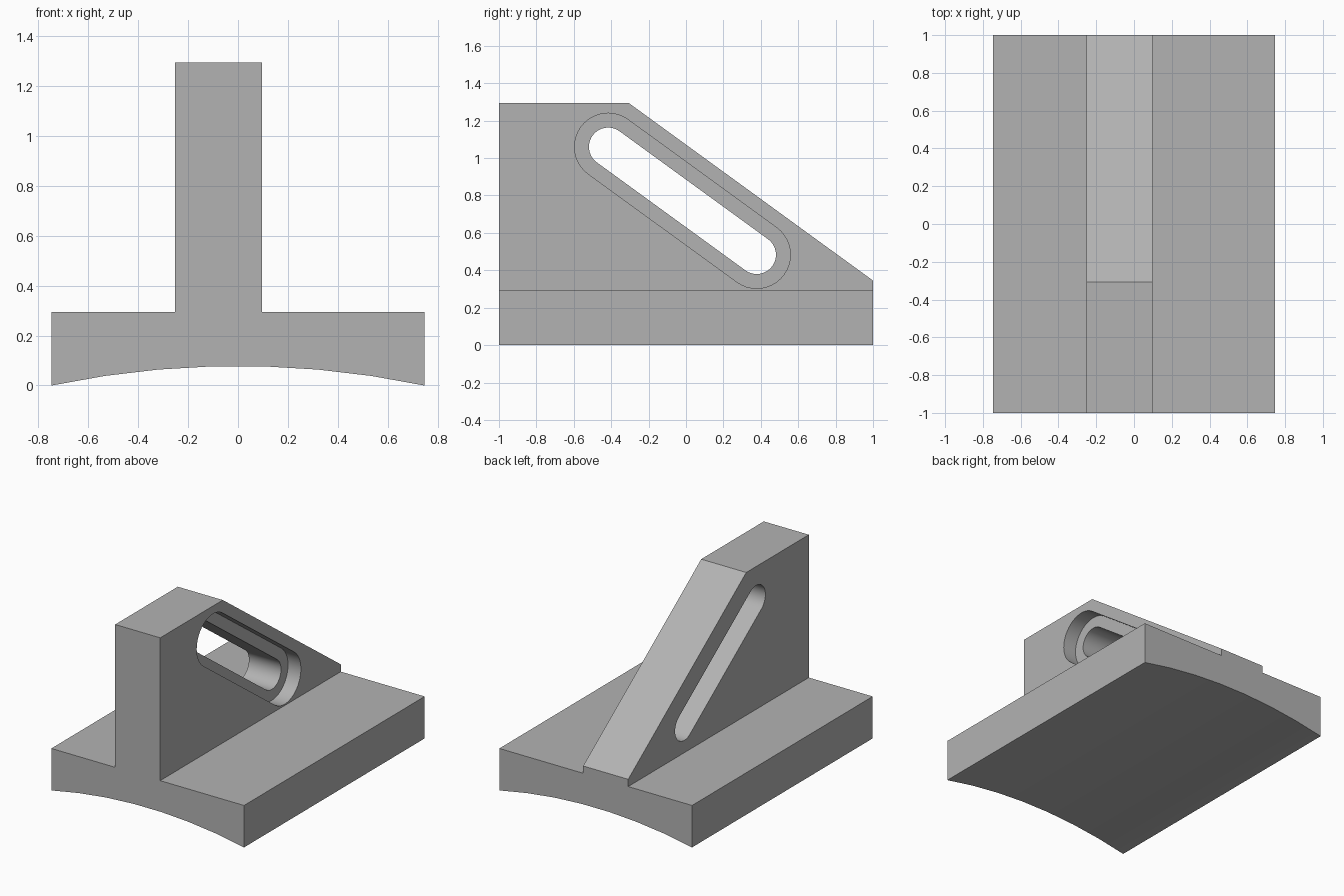
import bpy, bmesh
from math import pi, sin, cos, atan2, radians
from mathutils import Vector

if "Cube" in bpy.data.objects:
    bpy.data.objects.remove(bpy.data.objects["Cube"])

# Overall sizes
HALF_W, HALF_L = 0.747, 1.0
BASE_TOP, RIB_TOP, TAIL_TOP = 0.294, 1.295, 0.345
RIB_LEFT, RIB_RIGHT = 0.097, -0.252
SLOPE_START = -0.307
ARCH = 0.078
SLOT_ENDS = Vector((-0.416, 1.06)), Vector((0.378, 0.483))
SLOT_R, RECESS_R, RECESS_DEPTH = 0.103, 0.18, 0.1

grey = bpy.data.materials.new("plain_grey")
grey.use_nodes = True
colour = (0.45, 0.45, 0.45, 1)
grey.diffuse_color = colour
grey.node_tree.nodes["Principled BSDF"].inputs["Base Color"].default_value = colour


def prism(name, points, axis, start, end):
    """Extrude a closed 2D profile along x (profile in y, z) or y (profile in x, z)."""
    bm = bmesh.new()
    verts = [bm.verts.new((start, a, b) if axis == "x" else (a, start, b)) for a, b in points]
    face = bm.faces.new(verts)
    extruded = bmesh.ops.extrude_face_region(bm, geom=[face])["geom"]
    step = Vector((end - start, 0, 0) if axis == "x" else (0, end - start, 0))
    bmesh.ops.translate(bm, vec=step, verts=[v for v in extruded if isinstance(v, bmesh.types.BMVert)])
    bmesh.ops.recalc_face_normals(bm, faces=bm.faces)
    mesh = bpy.data.meshes.new(name)
    bm.to_mesh(mesh)
    bm.free()
    mesh.materials.append(grey)
    obj = bpy.data.objects.new(name, mesh)
    bpy.context.collection.objects.link(obj)
    return obj


def slot_outline(radius, steps=20):
    """Rounded slot outline between the two slot centres."""
    top, low = SLOT_ENDS
    along = low - top
    angle = atan2(along.y, along.x)
    points = []
    for centre, first in ((low, angle - pi / 2), (top, angle + pi / 2)):
        for i in range(steps + 1):
            t = first + pi * i / steps
            points.append((centre.x + radius * cos(t), centre.y + radius * sin(t)))
    return points


def cut(target, cutter):
    cutter.hide_render = True
    mod = target.modifiers.new(cutter.name, "BOOLEAN")
    mod.operation, mod.solver, mod.object = "DIFFERENCE", "EXACT", cutter
    bpy.context.view_layer.objects.active = target
    bpy.ops.object.modifier_apply(modifier=mod.name)
    bpy.data.objects.remove(cutter)


# Base with arched underside and upright rib, as one T-shaped section
radius = (HALF_W ** 2 + ARCH ** 2) / (2 * ARCH)
arch = []
for i in range(8):
    x = HALF_W * (2 * i / 7 - 1)
    arch.append((x, ARCH - radius + (radius ** 2 - x ** 2) ** 0.5))
section = arch + [(HALF_W, BASE_TOP), (RIB_LEFT, BASE_TOP), (RIB_LEFT, RIB_TOP),
                  (RIB_RIGHT, RIB_TOP), (RIB_RIGHT, BASE_TOP), (-HALF_W, BASE_TOP)]
bracket = prism("slotted_bracket", section, "y", -HALF_L, HALF_L)

# Sloping back edge of the rib
start, end = Vector((SLOPE_START, RIB_TOP)), Vector((HALF_L, TAIL_TOP))
run = (end - start) * 0.2
cut(bracket, prism("slope_cutter", [start - run, end + run, (1.5, 1.8), (-0.5, 1.8)], "x", -1, 1))

# Through slot and the wider recess on the left face
cut(bracket, prism("slot_cutter", slot_outline(SLOT_R), "x", -0.6, 0.6))
cut(bracket, prism("recess_cutter", slot_outline(RECESS_R), "x", RIB_LEFT - RECESS_DEPTH, 0.6))

# Smooth rounded surfaces, sharp edges
bpy.ops.object.select_all(action="DESELECT")
bracket.select_set(True)
bpy.context.view_layer.objects.active = bracket
bpy.ops.object.shade_smooth_by_angle(angle=radians(30))
